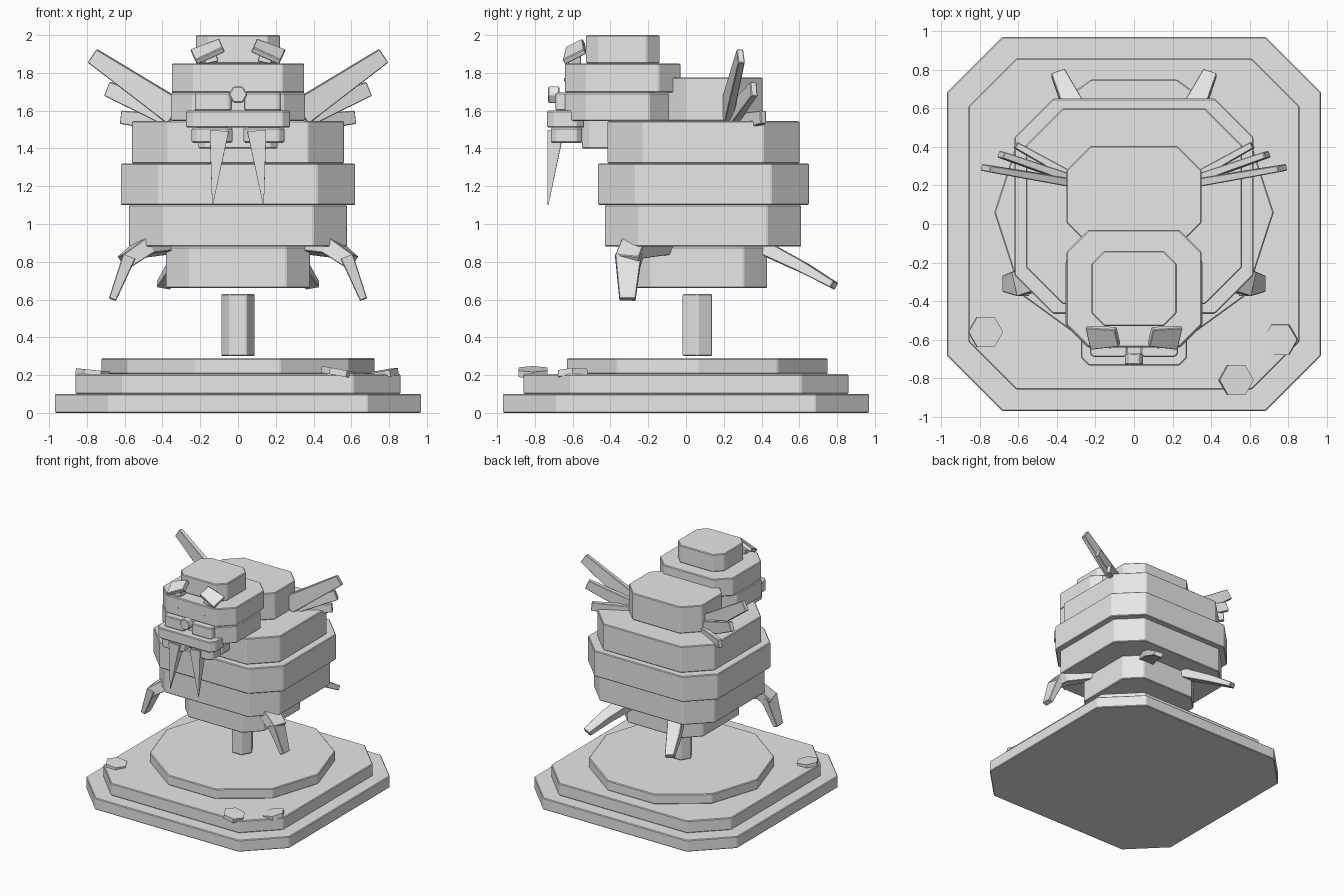
import bpy, bmesh, math
from mathutils import Vector, Matrix

if "Cube" in bpy.data.objects:
    bpy.data.objects.remove(bpy.data.objects["Cube"], do_unlink=True)

mat = bpy.data.materials.new("light_grey")
mat.use_nodes = True
grey = (0.8, 0.8, 0.8, 1)
mat.diffuse_color = grey
mat.node_tree.nodes["Principled BSDF"].inputs["Base Color"].default_value = grey


def finish(name, bm, bevel=0.006):
    bmesh.ops.recalc_face_normals(bm, faces=bm.faces)
    me = bpy.data.meshes.new(name)
    bm.to_mesh(me)
    bm.free()
    me.materials.append(mat)
    ob = bpy.data.objects.new(name, me)
    bpy.context.collection.objects.link(ob)
    if bevel:
        mod = ob.modifiers.new("edge", 'BEVEL')
        mod.width, mod.segments = bevel, 1
    return ob


def loft(name, rings, bevel=0.006):
    """Closed solid joining rings that have equal point counts."""
    bm = bmesh.new()
    loops = [[bm.verts.new(p) for p in ring] for ring in rings]
    n = len(loops[0])
    for a, b in zip(loops, loops[1:]):
        for i in range(n):
            bm.faces.new((a[i], a[(i + 1) % n], b[(i + 1) % n], b[i]))
    bm.faces.new(loops[0])
    bm.faces.new(loops[-1])
    return finish(name, bm, bevel)


def slab(name, x0, x1, y0, y1, z0, z1, c):
    """Block with its upright corners cut by c."""
    pts = [(x0 + c, y0), (x1 - c, y0), (x1, y0 + c), (x1, y1 - c),
           (x1 - c, y1), (x0 + c, y1), (x0, y1 - c), (x0, y0 + c)]
    return loft(name, [[(x, y, z) for x, y in pts] for z in (z0, z1)])


def prism(name, n, r, h, loc, rot=(0, 0, 0), turn=0.0, bevel=0.006):
    bm = bmesh.new()
    bmesh.ops.create_cone(bm, cap_ends=True, segments=n, radius1=r, radius2=r,
                          depth=h, matrix=Matrix.Rotation(turn, 4, 'Z'))
    ob = finish(name, bm, bevel)
    ob.location, ob.rotation_euler = loc, rot
    return ob


def limb(name, path, flat, bevel=0.004):
    """Bar along path points of (position, width, thickness); flat is the thin direction."""
    pts = [Vector(p[0]) for p in path]
    rings = []
    for i, (_, w, t) in enumerate(path):
        d = (pts[min(i + 1, len(pts) - 1)] - pts[max(i - 1, 0)]).normalized()
        side = d.cross(Vector(flat)).normalized()
        up = side.cross(d)
        rings.append([pts[i] + side * w * a + up * t * b
                      for a, b in ((-.5, -.5), (.5, -.5), (.5, .5), (-.5, .5))])
    return loft(name, rings, bevel)


def flip(s, path):
    return [((p[0] * s, p[1], p[2]), w, t) for p, w, t in path]


# Stepped base and post
slab("base_bottom", -.97, .97, -.97, .97, 0, .10, .285)
slab("base_middle", -.86, .86, -.86, .86, .10, .205, .25)
prism("base_top", 10, .725, .085, (0, .06, .247), turn=math.pi / 10)
prism("post", 6, .09, .33, (0, .06, .465), turn=math.pi / 6)

# Loose stones on the base
for i, (x, y, z, tx, ty) in enumerate([(-.77, -.56, .21, 0, .1),
                                       (.76, -.6, .205, .05, -.18),
                                       (.53, -.81, .215, 0, .18)]):
    prism(f"stone_{i + 1}", 6, .09, .035, (x, y, z), (tx, ty, 0),
          math.pi / 6, 0)

# Body rings
slab("body_underside", -.38, .38, -.31, .43, .66, .88, .125)
slab("body_lower", -.577, .577, -.43, .61, .88, 1.10, .18)
slab("body_middle", -.62, .62, -.466, .65, 1.10, 1.32, .20)
slab("body_upper", -.56, .56, -.415, .60, 1.32, 1.545, .19)
slab("shoulder_hump", -.35, .35, -.12, .405, 1.545, 1.775, .125)

# Head
slab("jaw", -.21, .21, -.55, -.35, 1.40, 1.56, .04)
slab("head_lower", -.355, .355, -.64, -.08, 1.545, 1.695, .115)
slab("head_upper", -.35, .35, -.64, -.03, 1.695, 1.85, .115)
slab("cap", -.222, .222, -.53, -.14, 1.85, 2.0, .068)

# Face
slab("upper_lip", -.275, .275, -.735, -.54, 1.51, 1.60, .04)
prism("nose", 6, .05, .06, (0, -.70, 1.685), (math.pi / 2, 0, 0), math.pi / 6)
for s, tag in ((1, "left"), (-1, "right")):
    a, b = sorted((.035 * s, .228 * s))
    slab("cheek_" + tag, a, b, -.69, -.60, 1.60, 1.695, .015)
    a, b = sorted((.03 * s, .245 * s))
    slab("whisker_pad_" + tag, a, b, -.715, -.55, 1.43, 1.51, .03)
    prism("eye_" + tag, 6, .007, .01, (.125 * s, -.64, 1.765),
          (math.pi / 2, 0, 0), bevel=0)
    limb("tusk_" + tag, flip(s, [((.10, -.69, 1.49), .10, .085),
                                 ((.135, -.73, 1.10), .004, .004)]), (0, 1, 0), 0)
    limb("brow_" + tag, flip(s, [((.085, -.585, 1.945), .10, .035),
                                 ((.235, -.59, 1.885), .13, .03)]), (0, -.45, .9))
    limb("brow_support_" + tag, flip(s, [((.11, -.59, 1.885), .07, .05),
                                         ((.18, -.59, 1.865), .07, .04)]), (0, 0, 1))

# Fan of three fins on each side
    fins = [((.33, .215, 1.59), (.77, .29, 1.89), .145, .085),
            ((.33, .235, 1.56), (.69, .36, 1.715), .12, .08),
            ((.33, .25, 1.53), (.615, .41, 1.565), .10, .07)]
    for i, (root, tip, w0, w1) in enumerate(fins):
        limb(f"fin_{i + 1}_{tag}", flip(s, [(root, w0, .045), (tip, w1, .035)]),
             (.2 * s, -1, 0))

# Front and back legs
    limb("front_thigh_" + tag, flip(s, [((.34, -.10, .89), .10, .08),
                                        ((.50, -.28, .875), .14, .09),
                                        ((.60, -.31, .80), .13, .08)]), (.4 * s, 0, 1))
    limb("front_shin_" + tag, flip(s, [((.575, -.305, .83), .14, .07),
                                       ((.665, -.31, .60), .085, .04)]), (s, 0, .3))
    limb("back_leg_" + tag, flip(s, [((.20, .40, .88), .13, .08),
                                     ((.32, .62, .77), .11, .06),
                                     ((.395, .785, .675), .075, .04)]), (0, .45, .9))
